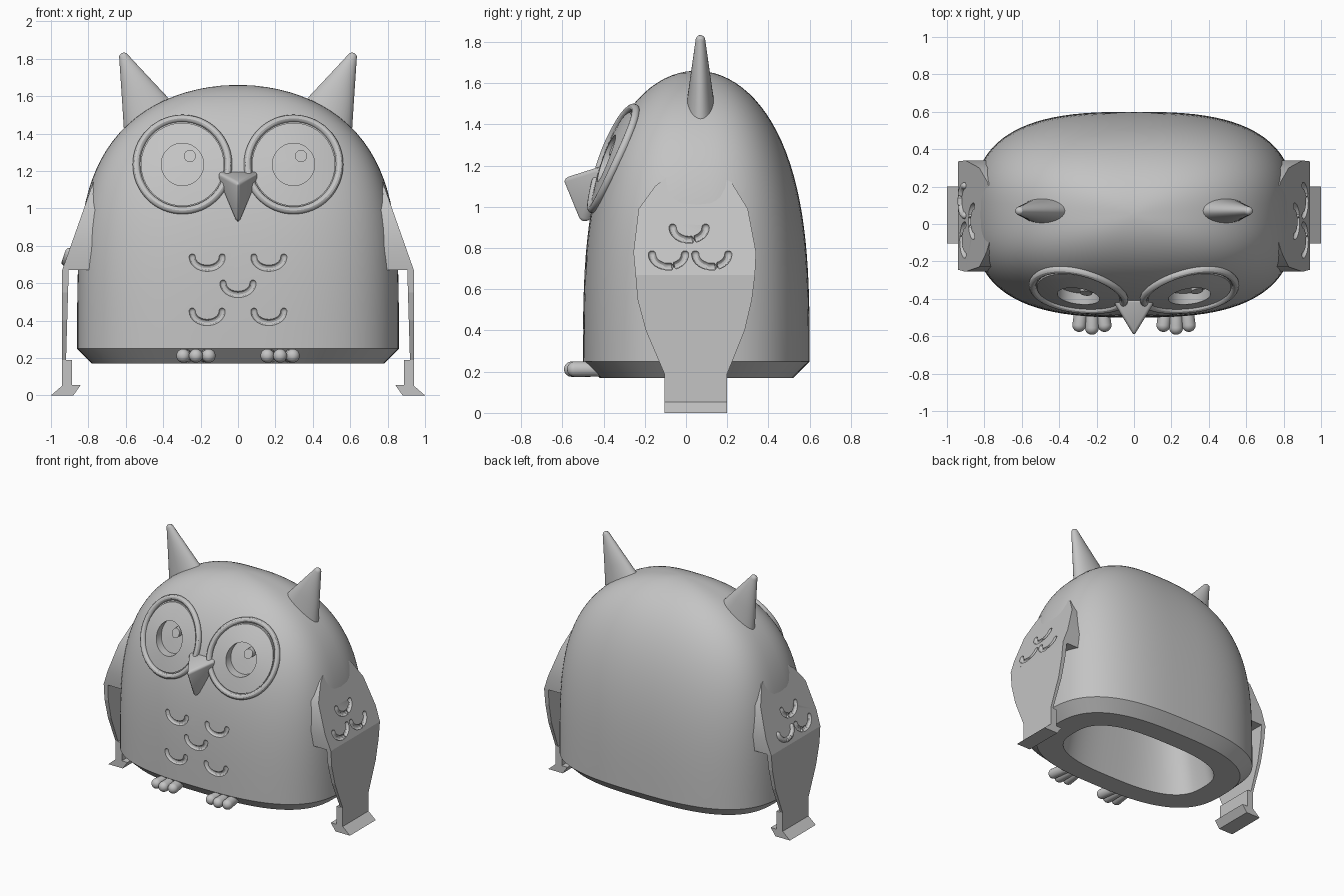
import bpy, bmesh
from math import sin, cos, pi, copysign
from mathutils import Vector

cube = bpy.data.objects.get("Cube")
if cube:
    bpy.data.objects.remove(cube, do_unlink=True)

grey = bpy.data.materials.new("plain grey")
grey.use_nodes = True
grey.diffuse_color = (0.55, 0.55, 0.55, 1)
grey.node_tree.nodes["Principled BSDF"].inputs["Base Color"].default_value = (0.55, 0.55, 0.55, 1)


def finish(name, bm, smooth=True):
    bmesh.ops.recalc_face_normals(bm, faces=bm.faces)
    mesh = bpy.data.meshes.new(name)
    bm.to_mesh(mesh)
    bm.free()
    mesh.materials.append(grey)
    obj = bpy.data.objects.new(name, mesh)
    bpy.context.collection.objects.link(obj)
    if smooth:
        smooth_by_angle(obj)
    return obj


def activate(obj):
    bpy.ops.object.select_all(action='DESELECT')
    obj.select_set(True)
    bpy.context.view_layer.objects.active = obj


def smooth_by_angle(obj):
    activate(obj)
    bpy.ops.object.shade_smooth_by_angle(angle=pi / 6)


def loft(name, rings, closed=False, smooth=True):
    """Skin a list of equal rings, capping the ends or joining last to first."""
    bm = bmesh.new()
    loops = [[bm.verts.new(p) for p in ring] for ring in rings]
    pairs = list(zip(loops, loops[1:]))
    if closed:
        pairs.append((loops[-1], loops[0]))
    else:
        bm.faces.new(loops[0])
        bm.faces.new(loops[-1])
    n = len(loops[0])
    for a, b in pairs:
        for i in range(n):
            j = (i + 1) % n
            bm.faces.new((a[i], a[j], b[j], b[i]))
    return finish(name, bm, smooth)


def angles(n):
    return [2 * pi * i / n for i in range(n)]


def tube(name, path, r, closed=False):
    """Round tube along a path, with rounded ends when open."""
    path = [Vector(p) for p in path]
    n, rings = len(path), []

    def ring(p, d, radius):
        side = d.orthogonal().normalized() if abs(d.y) > 0.95 else d.cross(Vector((0, 1, 0))).normalized()
        up = side.cross(d)
        return [p + radius * (side * cos(a) + up * sin(a)) for a in angles(12)]

    for i, p in enumerate(path):
        if closed:
            d = path[(i + 1) % n] - path[i - 1]
        else:
            d = path[min(i + 1, n - 1)] - path[max(i - 1, 0)]
        rings.append((p, d.normalized(), r))
    if not closed:
        (p, d, _), (q, e, _) = rings[0], rings[-1]
        caps = [(0.45, 0.9), (0.8, 0.6), (0.95, 0.3)]
        rings = ([(p - d * r * k, d, r * s) for k, s in reversed(caps)] + rings
                 + [(q + e * r * k, e, r * s) for k, s in caps])
    return loft(name, [ring(*x) for x in rings], closed)


def cut(obj, cutters):
    for c in cutters:
        c.hide_render = True
        mod = obj.modifiers.new("cut", 'BOOLEAN')
        mod.operation, mod.solver, mod.object = 'DIFFERENCE', 'EXACT', c
        activate(obj)
        bpy.ops.object.modifier_apply(modifier=mod.name)
        bpy.data.objects.remove(c, do_unlink=True)


# Body shape: rounded rectangle sections under a dome
POWER, MID_Y, LOW, TOP = 2.8, 0.05, 0.25, 1.66


def half_sizes(z):
    t = max(0, (z - LOW) / (TOP - LOW))
    return 0.86 * (1 - t ** 3.9) ** 0.5, 0.55 * (1 - t ** 3) ** 0.5


def section(z, hx, hy):
    def p(v):
        return copysign(abs(v) ** (2 / POWER), v)
    return [(hx * p(cos(a)), MID_Y + hy * p(sin(a)), z) for a in angles(96)]


def front(x, z, out=0.0):
    """Point on the front of the body, pushed out towards the viewer."""
    hx, hy = half_sizes(z)
    return (x, MID_Y - hy * (1 - (abs(x) / hx) ** POWER) ** (1 / POWER) - out, z)


def circle(cx, cz, r, out):
    return [front(cx + r * cos(a), cz + r * sin(a), out) for a in angles(64)]


def smile(place):
    return [place(0.08 * cos(a), -0.06 * sin(a)) for a in [pi * i / 16 for i in range(17)]]


cavity = [section(1.3, 0.1, 0.04), section(1.1, 0.34, 0.14), section(0.7, 0.5, 0.24), section(0.17, 0.6, 0.31)]
dome = [section(0.17, 0.78, 0.47)]
for i in range(30):
    z = LOW + (TOP - LOW) * sin(pi / 2 * i / 29.4)
    dome.append(section(z, *half_sizes(z)))
body = loft("body", cavity + dome)

# Chest feather grooves and pupil hollows
EYE_X, EYE_Z = 0.297, 1.235
cutters = []
for cx, cz in [(-0.165, 0.74), (0.165, 0.74), (0, 0.6), (-0.165, 0.45), (0.165, 0.45)]:
    cutters.append(tube("chest_groove", smile(lambda u, v: front(cx + u, cz + v, 0.004)), 0.018))
for s in (-1, 1):
    cutters.append(loft("pupil_cutter", [circle(s * EYE_X, EYE_Z, r, o) for r, o in
                                         [(0.01, 0.06), (0.113, 0.06), (0.113, -0.05), (0.01, -0.05)]]))
cut(body, cutters)
smooth_by_angle(body)

# Eyes: raised lens, rim and glint post
for s, side in ((-1, "right"), (1, "left")):
    cx = s * EYE_X
    loft(side + "_eye_lens", [circle(cx, EYE_Z, r, o) for r, o in
                              [(0.113, 0.009), (0.17, 0.009), (0.222, 0.009),
                               (0.222, -0.02), (0.17, -0.02), (0.113, -0.02)]], closed=True)
    tube(side + "_eye_rim", circle(cx, EYE_Z, 0.246, 0.008), 0.02, closed=True)
    loft(side + "_eye_glint", [circle(cx + 0.04, EYE_Z + 0.045, r, o) for r, o in
                               [(0.032, -0.07), (0.032, 0.0), (0.005, 0.0)]])

# Beak
bm = bmesh.new()
for p in [(-0.125, -0.4, 1.2), (0.125, -0.4, 1.2), (0, -0.605, 1.135), (0, -0.51, 0.9), (0, -0.38, 0.98)]:
    bm.verts.new(p)
bmesh.ops.convex_hull(bm, input=bm.verts)
beak = finish("beak", bm, False)
bevel = beak.modifiers.new("round_edges", 'BEVEL')
bevel.width, bevel.segments = 0.02, 4
activate(beak)
bpy.ops.object.modifier_apply(modifier=bevel.name)
smooth_by_angle(beak)

# Ear tufts: flattened cones with rounded tips
for s, side in ((-1, "right"), (1, "left")):
    base, tip = Vector((0.44, 0.07, 1.415)), Vector((0.612, 0.07, 1.812))
    axis = (tip - base).normalized()
    across = Vector((axis.z, 0, -axis.x))
    rings = []
    for t, w, d in [(0, 0.18, 0.08), (0.5, 0.102, 0.051), (1, 0.025, 0.023),
                    (1.025, 0.021, 0.019), (1.04, 0.013, 0.012), (1.046, 0.004, 0.004)]:
        c = base.lerp(tip, t)
        ring = [c + across * w * cos(a) + Vector((0, d * sin(a), 0)) for a in angles(40)]
        rings.append([(s * p.x, p.y, p.z) for p in ring])
    loft(side + "_ear_tuft", rings)

# Toes: three fanned capsules per foot
for s, side in ((-1, "right"), (1, "left")):
    for k in (-1, 0, 1):
        x, y, r = s * 0.225 + k * 0.068, -0.555 + 0.015 * abs(k), 0.037
        rings = []
        for i in range(1, 16):
            a = pi * i / 16
            back = 0.15 if i > 8 else 0
            c = (x - k * back * 0.15, y - r * cos(a) + back, 0.212)
            rings.append([(c[0] + r * sin(a) * cos(b), c[1], c[2] + r * sin(a) * sin(b)) for b in angles(20)])
        loft("%s_toe_%d" % (side, k + 2), rings)


# Wings: thick sloped shoulder, thin lower plate, post and foot block
def slope(z):
    return 0.76 + (1.18 - z) * 0.353


SHOULDER = [(-0.05, 1.18), (0.1, 1.18), (0.22, 1.12), (0.3, 0.99), (0.34, 0.78), (0.335, 0.67),
            (-0.245, 0.67), (-0.255, 0.78), (-0.23, 0.99), (-0.15, 1.1)]
BLADE = [(-0.245, 0.67), (0.335, 0.67), (0.32, 0.55), (0.285, 0.4), (0.2, 0.19),
         (-0.105, 0.19), (-0.195, 0.4), (-0.235, 0.55)]
POST = [(-0.105, 0.19), (0.2, 0.19), (0.2, 0.05), (-0.105, 0.05)]
FOOT = [(-0.105, 0.055), (0.2, 0.055), (0.2, 0), (-0.105, 0)]

for s, side in ((-1, "right"), (1, "left")):
    def slab(part, outline, inner, outer):
        return loft(side + part, [[(s * f(z), y, z) for y, z in outline] for f in (inner, outer)], smooth=False)

    shoulder = slab("_wing_shoulder", SHOULDER, lambda z: 0.68, slope)
    cut(shoulder, [tube("wing_groove", smile(lambda u, v: (s * slope(cz + v), cy + u, cz + v)), 0.018)
                   for cy, cz in [(0.015, 0.9), (-0.085, 0.77), (0.125, 0.77)]])
    smooth_by_angle(shoulder)
    slab("_wing_blade", BLADE, lambda z: 0.905 + (0.67 - z) * 0.03, lambda z: 0.94)
    slab("_wing_post", POST, lambda z: 0.888, lambda z: 0.94)
    slab("_wing_foot", FOOT, lambda z: 0.88 - z * 0.7, lambda z: 1.0 - z * 1.15)
